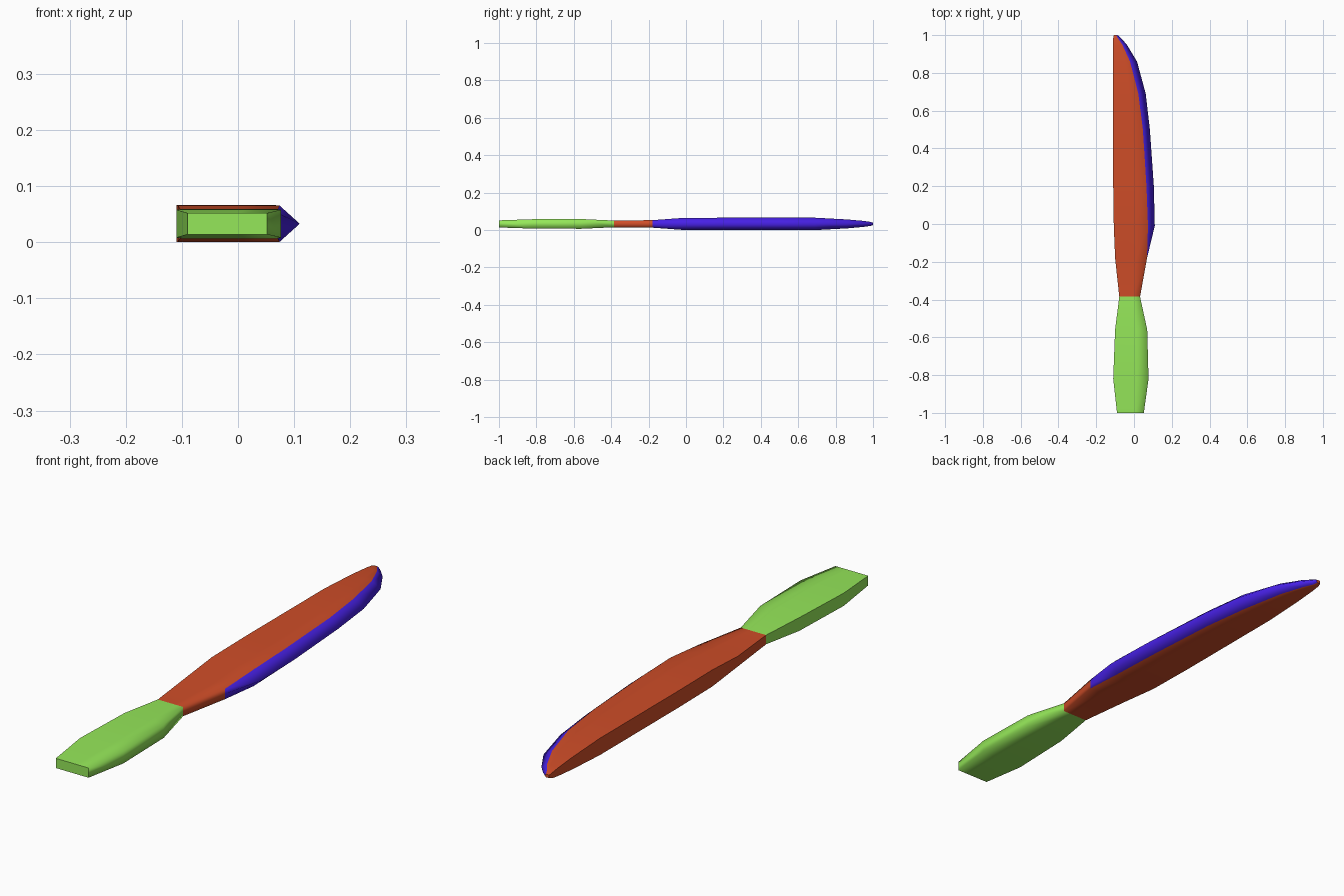
import bpy
import bmesh

cube = bpy.data.objects.get("Cube")
if cube:
    bpy.data.objects.remove(cube, do_unlink=True)

MID = 0.033  # height of the centre plane


def material(name, rgb):
    mat = bpy.data.materials.new(name)
    mat.use_nodes = True
    colour = (*rgb, 1)
    mat.diffuse_color = colour
    mat.node_tree.nodes["Principled BSDF"].inputs["Base Color"].default_value = colour
    return mat


green = material("green", (0.30, 0.80, 0.10))
rust = material("rust red", (0.62, 0.074, 0.021))
blue = material("violet blue", (0.064, 0.015, 0.80))


def half_ring(y, left, right, h):
    """Top points from the spine side across to the other side."""
    middle = left + 0.65 * (right - left)
    return [(x, y, MID + h) for x in (left, middle, right)]


def mirrored(points):
    """The same points below the centre plane, in reverse order."""
    return [(x, y, 2 * MID - z) for x, y, z in reversed(points)]


def loft(name, rings, mats, capped, edge_start=None):
    """Join rings of points, smooth all round except at the spine and the cap."""
    bm = bmesh.new()
    loops = [[bm.verts.new(p) for p in ring] for ring in rings]
    n = len(loops[0])
    for a, b in zip(loops, loops[1:]):
        for i in range(n):
            j = (i + 1) % n
            face = bm.faces.new((a[i], a[j], b[j], b[i]))
            face.smooth = True
            # The two sides that meet at the cutting edge
            if edge_start is not None and i in (2, 3) and a[0].co.y >= edge_start:
                face.material_index = 1
        for i in (0, n - 1):
            bm.edges.get((a[i], b[i])).smooth = False
    cap = bm.faces.new(loops[capped])
    for edge in cap.edges:
        edge.smooth = False
    bmesh.ops.recalc_face_normals(bm, faces=bm.faces)
    mesh = bpy.data.meshes.new(name)
    bm.to_mesh(mesh)
    bm.free()
    for mat in mats:
        mesh.materials.append(mat)
    bpy.context.collection.objects.link(bpy.data.objects.new(name, mesh))


# Handle: y, left x, right x, half thickness
handle = [
    (-1.0, -0.09, 0.052, 0.019),
    (-0.82, -0.11, 0.077, 0.025),
    (-0.56, -0.10, 0.07, 0.026),
    (-0.385, -0.078, 0.032, 0.018),
]
handle_rings = []
for section in handle:
    top = half_ring(*section)
    handle_rings.append(top + mirrored(top))
loft("handle", handle_rings, [green], 0)

# Blade: y, spine x, bevel start x, cutting edge x, half thickness
blade = [
    (-0.385, -0.078, 0.032, 0.032, 0.018),
    (-0.18, -0.10, 0.069, 0.069, 0.020),
    (-0.01, -0.107, 0.074, 0.11, 0.0325),
    (0.2, -0.11, 0.066, 0.105, 0.033),
    (0.5, -0.11, 0.047, 0.084, 0.033),
    (0.69, -0.11, 0.023, 0.062, 0.033),
    (0.86, -0.11, -0.021, 0.016, 0.024),
    (0.95, -0.11, -0.062, -0.038, 0.016),
    (0.985, -0.11, -0.086, -0.07, 0.011),
    (1.0, -0.107, -0.093, -0.087, 0.006),
]
blade_rings = []
for y, spine, bevel, edge, h in blade:
    top = half_ring(y, spine, bevel, h)
    blade_rings.append(top + [(edge, y, MID)] + mirrored(top))
loft("blade", blade_rings, [rust, blue], -1, edge_start=-0.2)
